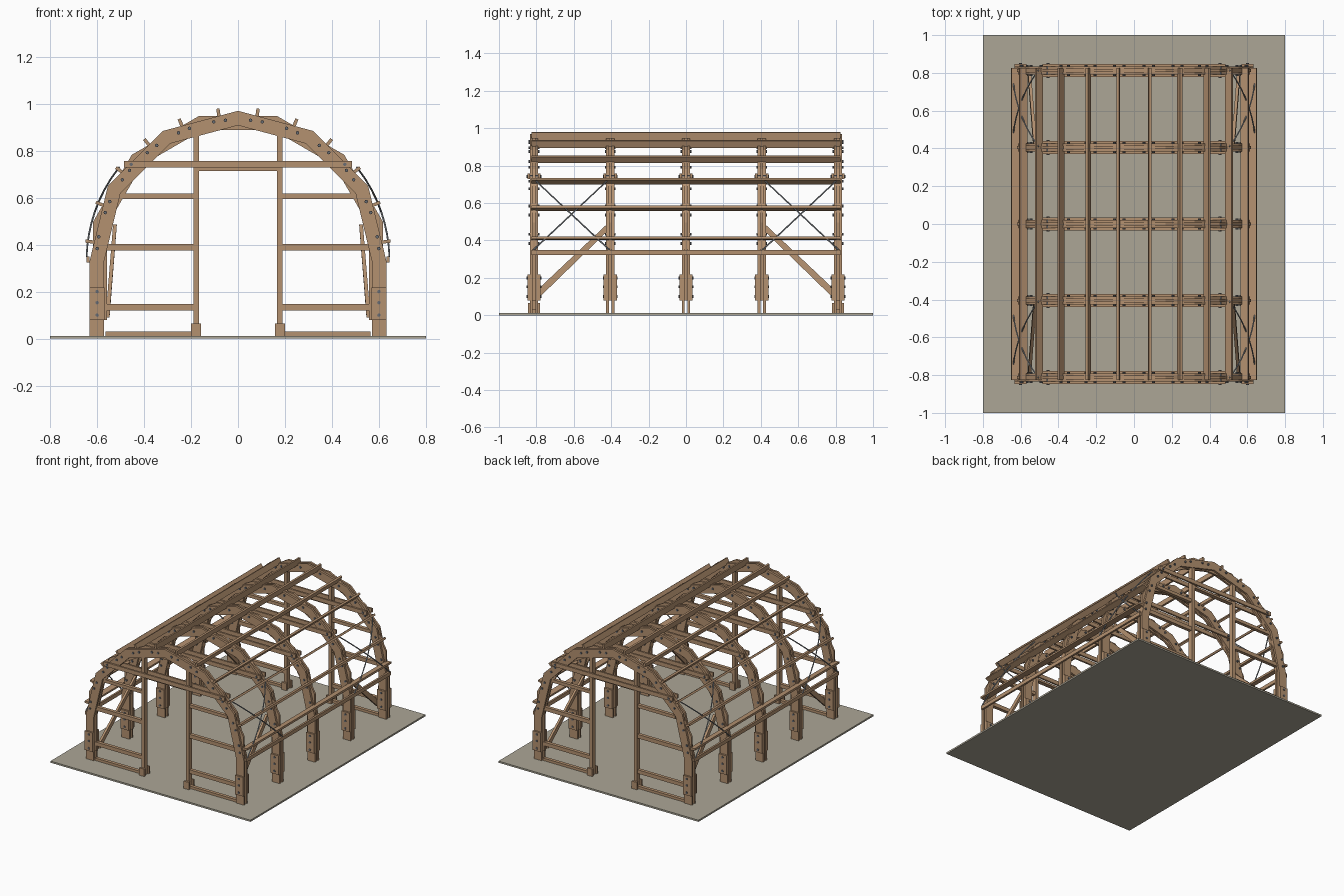
import bpy, bmesh, math
from mathutils import Vector, Matrix

if "Cube" in bpy.data.objects:
    bpy.data.objects.remove(bpy.data.objects["Cube"])


def material(name, rgb):
    m = bpy.data.materials.new(name)
    m.diffuse_color = (*[(c / 255 / 12.92 if c < 11 else ((c / 255 + 0.055) / 1.055) ** 2.4) for c in rgb], 1)
    m.use_nodes = True
    m.node_tree.nodes["Principled BSDF"].inputs["Base Color"].default_value = m.diffuse_color
    return m


wood = material("timber", (180, 145, 112))
earth = material("ground_tan", (172, 166, 150))
steel = material("cable_grey", (150, 156, 162))
iron = material("bolt_grey", (105, 108, 114))

CZ = 0.33                                   # arch centre height
FRAMES = [-0.813, -0.405, 0.0, 0.405, 0.813]
T = 0.0145                                  # board thickness


def polar(r, deg):
    a = math.radians(deg)
    return (r * math.cos(a), CZ + r * math.sin(a))


def prism(bm, pts, y0, y1):
    """Extrude an xz outline from y0 to y1."""
    a = [bm.verts.new((x, y0, z)) for x, z in pts]
    b = [bm.verts.new((x, y1, z)) for x, z in pts]
    n = len(pts)
    bm.faces.new(a)
    bm.faces.new(b[::-1])
    for i in range(n):
        bm.faces.new((a[i], b[i], b[(i + 1) % n], a[(i + 1) % n]))


def box(bm, x0, x1, y0, y1, z0, z1):
    prism(bm, [(x0, z0), (x1, z0), (x1, z1), (x0, z1)], y0, y1)


def rod(bm, p, q, r, sides):
    p, q = Vector(p), Vector(q)
    d = q - p
    mat = Matrix.Translation((p + q) / 2) @ d.to_track_quat('Z', 'Y').to_matrix().to_4x4()
    bmesh.ops.create_cone(bm, cap_ends=True, segments=sides, radius1=r, radius2=r, depth=d.length, matrix=mat)


def finish(bm, name, mat, mirror=False):
    if mirror:                              # repeat on the other side of x = 0
        geo = bmesh.ops.duplicate(bm, geom=bm.verts[:] + bm.edges[:] + bm.faces[:])["geom"]
        for v in geo:
            if isinstance(v, bmesh.types.BMVert):
                v.co.x *= -1
    bmesh.ops.recalc_face_normals(bm, faces=bm.faces[:])
    me = bpy.data.meshes.new(name)
    bm.to_mesh(me)
    bm.free()
    me.materials.append(mat)
    ob = bpy.data.objects.new(name, me)
    bpy.context.collection.objects.link(ob)
    return ob


# Ground slab
bm = bmesh.new()
box(bm, -0.8, 0.8, -1, 1, 0, 0.012)
finish(bm, "ground_slab", earth)

# Laminated arches: two outer layers and a middle layer with staggered joints
outer = [((0.632, CZ), (0.57, CZ))] + [(polar(0.64, a), polar(0.578, a)) for a in (30, 60, 90)]
outer.insert(0, ((0.632, 0.012), (0.57, 0.012)))
middle = [((0.618, 0.08), (0.558, 0.08))] + [(polar(0.64, a), polar(0.578, a)) for a in (15, 45, 75)]
for i, y in enumerate(FRAMES):
    bm = bmesh.new()
    for layer, offsets in ((outer, (-T, T)), (middle, (0,))):
        for off in offsets:
            for (o0, i0), (o1, i1) in zip(layer, layer[1:]):
                prism(bm, [o0, o1, i1, i0], y + off - T / 2, y + off + T / 2)
    finish(bm, f"arch_{i + 1}", wood, True)
    # Crown board of the middle layer
    bm = bmesh.new()
    o, n = polar(0.64, 75), polar(0.578, 75)
    prism(bm, [o, (-o[0], o[1]), (-n[0], n[1]), n], y - T / 2, y + T / 2)
    finish(bm, f"arch_crown_{i + 1}", wood)

# Base plates and collar ties on both faces of every arch
bm, bt = bmesh.new(), bmesh.new()
for y in FRAMES:
    for s in (-1, 1):
        a, b = sorted((y + s * 1.5 * T, y + s * 2.4 * T))
        box(bm, 0.569, 0.633, a, b, 0.08, 0.218)
        box(bt, -0.485, 0.485, a, b, 0.728, 0.757)
finish(bm, "base_plates", wood, True)
finish(bt, "collar_ties", wood)

# Bolts through the arches and plates
bm = bmesh.new()
for y in FRAMES:
    spots = [(polar(0.602, 7.5 + 15 * k + d), 0.029) for k in range(6) for d in (-2.4, 2.4)]
    spots += [((0.6, z), 0.04) for z in (0.10, 0.153, 0.20)] + [((0.455, 0.742), 0.04)]
    for (x, z), h in spots:
        rod(bm, (x, y - h, z), (x, y + h, z), 0.0075, 8)
finish(bm, "bolts", iron, True)

# Purlins standing radially on the arches
bm = bmesh.new()
for k in range(6):
    a = 7.5 + 15 * k
    t = math.radians(a)
    nx, nz = -math.sin(t) * 0.007, math.cos(t) * 0.007
    (x0, z0), (x1, z1) = polar(0.614, a), polar(0.655, a)
    prism(bm, [(x0 - nx, z0 - nz), (x1 - nx, z1 - nz), (x1 + nx, z1 + nz), (x0 + nx, z0 + nz)], -0.825, 0.825)
finish(bm, "purlins", wood, True)

# Side rails
bm = bmesh.new()
box(bm, 0.632, 0.646, -0.825, 0.825, 0.323, 0.35)
finish(bm, "side_rails", wood, True)

# End wall framing, front and back
for name, s in (("front", -1), ("back", 1)):
    y = s * 0.813
    bm = bmesh.new()
    box(bm, 0.166, 0.19, y - 0.018, y + 0.018, 0.012, 0.9)
    for off in (-0.026, 0.026):
        box(bm, 0.158, 0.2, y + off - 0.007, y + off + 0.007, 0.012, 0.065)
    finish(bm, f"{name}_door_posts", wood, True)
    bm = bmesh.new()
    for x1, z0, z1 in ((0.565, 0.012, 0.03), (0.57, 0.12, 0.147), (0.57, 0.375, 0.403), (0.49, 0.595, 0.618)):
        box(bm, 0.19, x1, y - 0.012, y + 0.012, z0, z1)
    finish(bm, f"{name}_girts", wood, True)
    bm = bmesh.new()
    box(bm, -0.166, 0.166, y - 0.015, y + 0.015, 0.713, 0.728)
    finish(bm, f"{name}_door_header", wood)

# Diagonal timber braces inside the end bays
bm = bmesh.new()
for s in (-1, 1):
    ring = [(0.563, s * 0.79, 0.09), (0.535, s * 0.425, 0.445), (0.532, s * 0.425, 0.485), (0.56, s * 0.79, 0.14)]
    a = [bm.verts.new(p) for p in ring]
    b = [bm.verts.new((p[0] - 0.016, p[1], p[2])) for p in ring]
    bm.faces.new(a)
    bm.faces.new(b[::-1])
    for i in range(4):
        j = (i + 1) % 4
        bm.faces.new((a[i], b[i], b[j], a[j]))
finish(bm, "diagonal_braces", wood, True)

# Crossed cables wrapping the curved sides of the end bays
bm = bmesh.new()
for s in (-1, 1):
    for ya, yb in ((0.41, 0.815), (0.815, 0.41)):
        pts = []
        for i in range(9):
            f = i / 8
            z = 0.35 + 0.38 * f
            r = 0.645
            pts.append((math.sqrt(r * r - (z - CZ) ** 2), s * (ya + (yb - ya) * f), z))
        for p, q in zip(pts, pts[1:]):
            rod(bm, p, q, 0.004, 6)
finish(bm, "cross_cables", steel, True)
